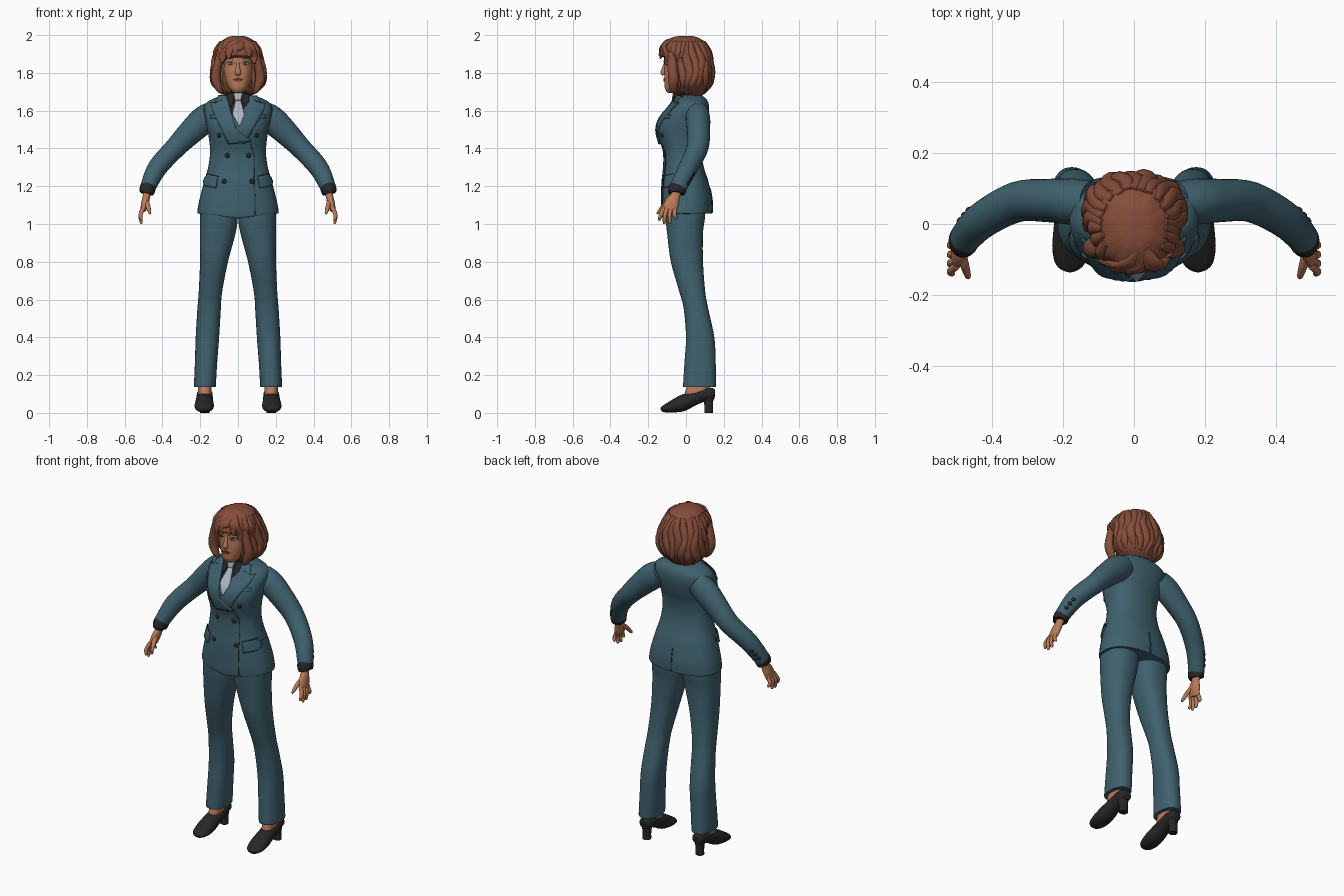
import bpy, bmesh, math, random
from mathutils import Vector
from mathutils.bvhtree import BVHTree

random.seed(4)
cube = bpy.data.objects.get("Cube")
if cube:
    bpy.data.objects.remove(cube)


def material(name, r, g, b):
    m = bpy.data.materials.new(name)
    m.use_nodes = True
    m.diffuse_color = (r, g, b, 1)
    node = next(n for n in m.node_tree.nodes if n.type == 'BSDF_PRINCIPLED')
    node.inputs["Base Color"].default_value = (r, g, b, 1)
    node.inputs["Roughness"].default_value = 0.8
    return m


teal = material("suit_teal", .05, .12, .155)
seam = material("seam_dark_teal", .02, .05, .065)
skin_tone = material("skin", .5, .2, .1)
auburn = material("auburn_hair", .24, .075, .042)
black = material("black", .02, .02, .021)
silver = material("silver_blue", .42, .47, .53)
white = material("eye_white", .6, .58, .55)
blue = material("iris_blue", .05, .13, .2)
lip = material("lips", .32, .09, .06)


def finish(name, bm, mat):
    bmesh.ops.recalc_face_normals(bm, faces=bm.faces)
    me = bpy.data.meshes.new(name)
    bm.to_mesh(me)
    bm.free()
    me.materials.append(mat)
    me.shade_smooth()
    me.set_sharp_from_angle(angle=math.radians(45))
    ob = bpy.data.objects.new(name, me)
    bpy.context.scene.collection.objects.link(ob)
    return ob


def spline(rows, steps):
    """Catmull-Rom interpolation through rows of numbers."""
    out = []
    for i in range(len(rows) - 1):
        a, b, c, d = (rows[max(0, min(len(rows) - 1, i + k))] for k in (-1, 0, 1, 2))
        for s in range(steps):
            t = s / steps
            out.append([q + .5 * t * (r - p + t * (2 * p - 5 * q + 4 * r - w + t * (3 * (q - r) + w - p)))
                        for p, q, r, w in zip(a, b, c, d)])
    return out + [list(rows[-1])]


def wrap(name, rings, mat):
    """Skin a stack of rings, cap the ends and return the mesh object."""
    bm = bmesh.new()
    loops = [[bm.verts.new(p) for p in ring] for ring in rings]
    n = len(loops[0])
    for lo, hi in zip(loops, loops[1:]):
        for k in range(n):
            bm.faces.new((lo[k], lo[(k + 1) % n], hi[(k + 1) % n], hi[k]))
    bm.faces.new(loops[0])
    bm.faces.new(loops[-1])
    return finish(name, bm, mat)


def loft(name, rows, mat, e=2.3, side=1, n=40, steps=5, warp=None):
    """Rows of z, centre x, half width, front y, back y."""
    rings = []
    for z, cx, rx, yf, yb in spline(rows, steps):
        ring = []
        for k in range(n):
            a = math.tau * k / n
            c, s = math.cos(a), math.sin(a)
            x = rx * math.copysign(abs(c) ** (2 / e), c)
            y = (yf + yb) / 2 + (yb - yf) / 2 * math.copysign(abs(s) ** (2 / e), s)
            p = Vector((side * (cx + x), y, z))
            ring.append(warp(p, a) if warp else p)
        rings.append(ring)
    return wrap(name, rings, mat)


def tube(name, rows, mat, side=1, ref=(0, 1, 0), n=14, steps=5):
    """Rows of x, y, z, radius along ref, radius across it."""
    rows = spline(rows, steps)
    pts = [Vector(r[:3]) for r in rows]
    rings = []
    for i, row in enumerate(rows):
        t = (pts[min(i + 1, len(pts) - 1)] - pts[max(i - 1, 0)]).normalized()
        u = (Vector(ref) - t * t.dot(Vector(ref))).normalized()
        v = t.cross(u)
        ring = [pts[i] + u * row[3] * math.cos(math.tau * k / n) + v * row[4] * math.sin(math.tau * k / n)
                for k in range(n)]
        rings.append([Vector((side * p.x, p.y, p.z)) for p in ring])
    return wrap(name, rings, mat)


def surface(*obs):
    verts, faces = [], []
    for ob in obs:
        base = len(verts)
        verts += [v.co.copy() for v in ob.data.vertices]
        faces += [[base + i for i in p.vertices] for p in ob.data.polygons]
    return BVHTree.FromPolygons(verts, faces)


def cast(bvh, origin, direction):
    d = Vector(direction).normalized()
    loc, nor, _, _ = bvh.ray_cast(Vector(origin), d)
    if loc is None:
        loc, nor, _, _ = bvh.find_nearest(Vector(origin) + d * .9)
    return loc, (-nor if nor.dot(d) > 0 else nor)


def plate(name, outline, bvh, mat, lift=.003, back=False, side=1, cuts=5, thick=.005):
    """Thin sheet with an x, z outline laid onto a surface."""
    bm = bmesh.new()
    f = bm.faces.new([bm.verts.new((side * x, 0, z)) for x, z in outline])
    bmesh.ops.triangulate(bm, faces=[f])
    bmesh.ops.subdivide_edges(bm, edges=bm.edges[:], cuts=cuts, use_grid_fill=True)
    d = -1 if back else 1
    for v in bm.verts:
        loc, nor = cast(bvh, (v.co.x, -d, v.co.z), (0, d, 0))
        v.co = loc + nor * lift
    mod = finish(name, bm, mat).modifiers.new("thickness", 'SOLIDIFY')
    mod.thickness, mod.offset = thick, 0


def oval(x, z, rx, rz, n=14):
    return [(x + rx * math.cos(math.tau * k / n), z + rz * math.sin(math.tau * k / n)) for k in range(n)]


def button(name, loc, nor, r):
    bm = bmesh.new()
    bmesh.ops.create_uvsphere(bm, u_segments=16, v_segments=8, radius=r)
    rot = nor.to_track_quat('Z', 'Y')
    for v in bm.verts:
        v.co = loc + rot @ Vector((v.co.x, v.co.y, v.co.z * .55))
    finish(name, bm, black)


# Jacket body, dipping slightly at the front hem
def hem(p, a):
    if p.z < 1.1 and p.y < 0:
        p.z -= .025 * max(0, 1 - abs(p.x) / .2)
    return p


jacket = loft("jacket_body", [
    (1.055, 0, .214, -.128, .138), (1.07, 0, .215, -.132, .14), (1.13, 0, .204, -.133, .138),
    (1.22, 0, .18, -.13, .12), (1.30, 0, .158, -.122, .095), (1.38, 0, .148, -.122, .082),
    (1.46, 0, .155, -.146, .09), (1.51, 0, .165, -.152, .105), (1.56, 0, .174, -.135, .118),
    (1.61, 0, .182, -.095, .123), (1.645, 0, .165, -.068, .117), (1.67, 0, .115, -.056, .1),
    (1.685, 0, .06, -.045, .075)], teal, warp=hem)
collar = loft("shirt_collar", [(1.63, 0, .07, -.062, .07), (1.66, 0, .068, -.064, .07),
                               (1.695, 0, .06, -.056, .06)], black)
loft("neck", [(1.64, 0, .05, -.045, .05), (1.76, 0, .048, -.05, .05)], skin_tone)
chest = surface(jacket, collar)

# Shirt opening, tie, lapels, seams and pockets
plate("shirt_front", [(-.075, 1.67), (.075, 1.67), (.012, 1.5)], chest, black, .002)
plate("tie_blade", [(-.012, 1.655), (.012, 1.655), (.034, 1.575), (.008, 1.515), (-.028, 1.575)],
      chest, silver, .007)
plate("tie_knot", [(-.02, 1.69), (.02, 1.69), (.013, 1.65), (-.013, 1.65)], chest, silver, .009)
for s, tag in ((1, "left"), (-1, "right")):
    tip = .0 if s > 0 else -.07
    lift = .005 if s > 0 else .008
    plate(tag + "_lapel", [(.06, 1.675), (.1, 1.672), (.122, 1.635), (.143, 1.64), (.13, 1.59),
                           (.035 - tip * .2, 1.425), (tip, 1.44), (-.012 * s, 1.505)],
          chest, teal, lift, side=s, cuts=6, thick=.006)
    plate(tag + "_lapel_notch", [(.085, 1.652), (.122, 1.637), (.122, 1.633), (.085, 1.648)],
          chest, seam, .011, side=s, thick=.002)
    plate(tag + "_collar_wing", [(.012, 1.692), (.058, 1.685), (.056, 1.64), (.036, 1.615)],
          chest, black, .006, side=s)
    plate(tag + "_breast_pocket", [(.085, 1.552), (.145, 1.56), (.145, 1.578), (.085, 1.57)],
          chest, teal, .003, side=s)
    plate(tag + "_pocket_flap", [(.105, 1.25), (.172, 1.265), (.177, 1.215), (.168, 1.2), (.115, 1.19)],
          chest, teal, .005, side=s, thick=.009)
    plate(tag + "_pocket_seam", [(.103, 1.254), (.172, 1.27), (.172, 1.265), (.103, 1.249)],
          chest, seam, .005, side=s)
    for x, z in ((.1, 1.47), (.056, 1.363), (.074, 1.226)):
        button(tag + "_front_button", *cast(chest, (s * x, -1, z), (0, 1, 0)), .013)
plate("front_overlap_seam", [(.066, 1.42), (.084, 1.36), (.088, 1.05), (.092, 1.05), (.088, 1.36), (.07, 1.42)],
      chest, seam, .001, thick=.004)
plate("back_vent", [(-.003, 1.06), (.003, 1.06), (.003, 1.19), (-.003, 1.19)], chest, seam, .001, back=True)

# Limbs, built once per side
for s, tag in ((1, "left"), (-1, "right")):
    sleeve = tube(tag + "_sleeve", [
        (.12, .06, 1.59, .06, .065), (.175, .063, 1.555, .065, .074), (.24, .066, 1.497, .061, .068),
        (.33, .062, 1.405, .057, .056), (.425, .012, 1.3, .051, .052), (.475, -.038, 1.2, .046, .042),
        (.478, -.041, 1.194, .044, .04)], teal, s, n=28)
    tube(tag + "_cuff", [(.47, -.036, 1.21, .04, .036), (.477, -.043, 1.192, .047, .042),
                         (.483, -.051, 1.168, .046, .04), (.484, -.052, 1.164, .04, .034)], black, s, n=24)
    arm = surface(sleeve)
    for k in range(3):
        x, y, z = .445 + .013 * k, -.008 - .014 * k, 1.262 - .024 * k
        button(tag + "_sleeve_button", *cast(arm, (s * (x + .12), y + .3, z + .02), (-s * .12, -.3, -.02)), .011)
    tube(tag + "_palm", [(.478, -.046, 1.19, .026, .022), (.484, -.056, 1.15, .026, .02),
                         (.492, -.073, 1.115, .038, .02), (.5, -.087, 1.08, .038, .016),
                         (.502, -.09, 1.07, .03, .01)], skin_tone, s, n=18)
    for k, (y, z) in enumerate(((-.14, 1.018), (-.115, 1.0), (-.085, 1.003), (-.052, 1.025))):
        base = -.117 + .019 * k
        tube(tag + "_finger", [(.499, base, 1.088, .011, .011), (.516, (base + y) / 2 - .004, 1.05, .011, .011),
                               (.512, y, z + .008, .008, .008), (.51, y, z, .003, .003)], skin_tone, s)
    tube(tag + "_thumb", [(.488, -.07, 1.13, .014, .014), (.478, -.112, 1.1, .013, .013),
                          (.468, -.145, 1.063, .009, .009), (.466, -.152, 1.052, .003, .003)], skin_tone, s)

    loft(tag + "_trouser_leg", [
        (.138, .175, .056, -.012, .158), (.15, .175, .058, -.015, .16), (.27, .169, .059, -.008, .157),
        (.4, .162, .062, 0, .15), (.55, .153, .062, -.012, .118), (.64, .146, .062, -.035, .102),
        (.8, .127, .074, -.08, .09), (.95, .107, .094, -.1, .09), (1.03, .101, .1, -.108, .1),
        (1.1, .1, .1, -.11, .1)], teal, side=s)
    loft(tag + "_ankle", [(.08, .176, .034, -.012, .12), (.13, .176, .036, 0, .12),
                          (.2, .175, .038, .02, .11)], skin_tone, side=s, n=24)
    tube(tag + "_shoe", [
        (.175, .153, .1, .016, .016), (.175, .145, .1, .032, .03), (.176, .1, .098, .041, .036),
        (.177, .04, .077, .044, .038), (.178, -.02, .051, .049, .043), (.179, -.07, .034, .051, .033),
        (.18, -.11, .023, .042, .021), (.18, -.128, .017, .024, .013), (.18, -.132, .015, .008, .006)],
        black, s, ref=(1, 0, 0), n=24)
    loft(tag + "_heel", [(0, .176, .024, .098, .143), (.05, .176, .024, .096, .143),
                         (.1, .176, .034, .08, .15)], black, side=s, n=20)

# Head and face
head = loft("head", [
    (1.693, 0, .016, -.09, -.05), (1.7, 0, .03, -.102, -.03), (1.72, 0, .048, -.112, .01),
    (1.75, 0, .064, -.114, .045), (1.79, 0, .076, -.115, .07), (1.84, 0, .082, -.113, .09),
    (1.9, 0, .08, -.112, .09), (1.95, 0, .055, -.08, .07)], skin_tone)
face = surface(head)
tube("nose", [(0, -.108, 1.86, .006, .008), (0, -.115, 1.83, .01, .01), (0, -.121, 1.802, .014, .016),
              (0, -.115, 1.79, .008, .014)], skin_tone, ref=(0, 1, 0))
plate("upper_lip", [(-.026, 1.765), (-.007, 1.772), (.007, 1.772), (.026, 1.765)], face, lip, .002)
plate("lower_lip", [(-.024, 1.764), (.024, 1.764), (.011, 1.755), (-.011, 1.755)], face, lip, .003)
for s, tag in ((1, "left"), (-1, "right")):
    plate(tag + "_eye", oval(.037, 1.849, .018, .008), face, white, .001, side=s, cuts=1, thick=.002)
    plate(tag + "_iris", oval(.037, 1.849, .008, .008), face, blue, .003, side=s, cuts=1, thick=.002)
    plate(tag + "_eyelash", [(.017, 1.85), (.03, 1.86), (.045, 1.86), (.06, 1.851), (.045, 1.856), (.03, 1.856)],
          face, black, .004, side=s, cuts=2, thick=.003)
    plate(tag + "_eyebrow", [(.015, 1.87), (.04, 1.881), (.062, 1.872), (.04, 1.875)],
          face, auburn, .002, side=s, cuts=2, thick=.003)


# Hair volume with gentle waves
def wavy(p, a):
    k = 1 + .022 * math.sin(9 * a + 22 * p.z) + .012 * math.sin(17 * a - 40 * p.z)
    return Vector((p.x * k, p.y * k, p.z))


hair = loft("hair_volume", [
    (1.996, 0, .02, -.03, .02), (1.988, 0, .055, -.072, .06), (1.96, 0, .096, -.115, .103),
    (1.92, 0, .116, -.134, .123), (1.89, 0, .124, -.137, .131), (1.866, 0, .13, -.075, .135),
    (1.8, 0, .14, -.06, .141), (1.75, 0, .136, -.06, .134), (1.71, 0, .112, -.054, .115),
    (1.68, 0, .07, -.02, .085)], auburn, e=2.1, n=72, warp=wavy)
mane = surface(hair)

# Overlapping locks around the sides and back
for i in range(19):
    angle = math.radians(-38 + 256 * i / 18)
    rows = []
    low = random.uniform(1.685, 1.71)
    for k, w in enumerate((.012, .022, .025, .027, .022, .006)):
        a = angle + .09 * math.sin(1.6 * k + i)
        z = 1.965 + (low - 1.965) * k / 5
        d = Vector((math.cos(a), math.sin(a), 0))
        loc, _ = cast(mane, d + Vector((0, 0, z)), -d)
        rows.append((*(loc - d * w * .35), w, w * .8))
    tube("hair_lock", rows, auburn, ref=(-math.sin(angle), math.cos(angle), 0), n=10)

# Swept fringe and face-framing locks
for x, y, z in ((-.1, -.085, 1.82), (-.078, -.115, 1.855), (-.045, -.137, 1.875), (-.012, -.14, 1.892),
                (.055, -.132, 1.885), (.082, -.11, 1.85)):
    tube("fringe_lock", [(.02 + x * .1, -.07, 1.975, .015, .012), (.02 + x * .5, -.115, 1.945, .024, .014),
                         (x, y + .012, z + .035, .022, .014), (x * 1.05, y, z, .005, .005)],
         auburn, ref=(1, 0, 0))
for s in (1, -1):
    tube("face_framing_lock", [(.09, -.075, 1.91, .02, .02), (.108, -.072, 1.84, .026, .022),
                               (.118, -.066, 1.77, .028, .026), (.1, -.066, 1.715, .022, .018),
                               (.082, -.062, 1.69, .005, .005)], auburn, s)
